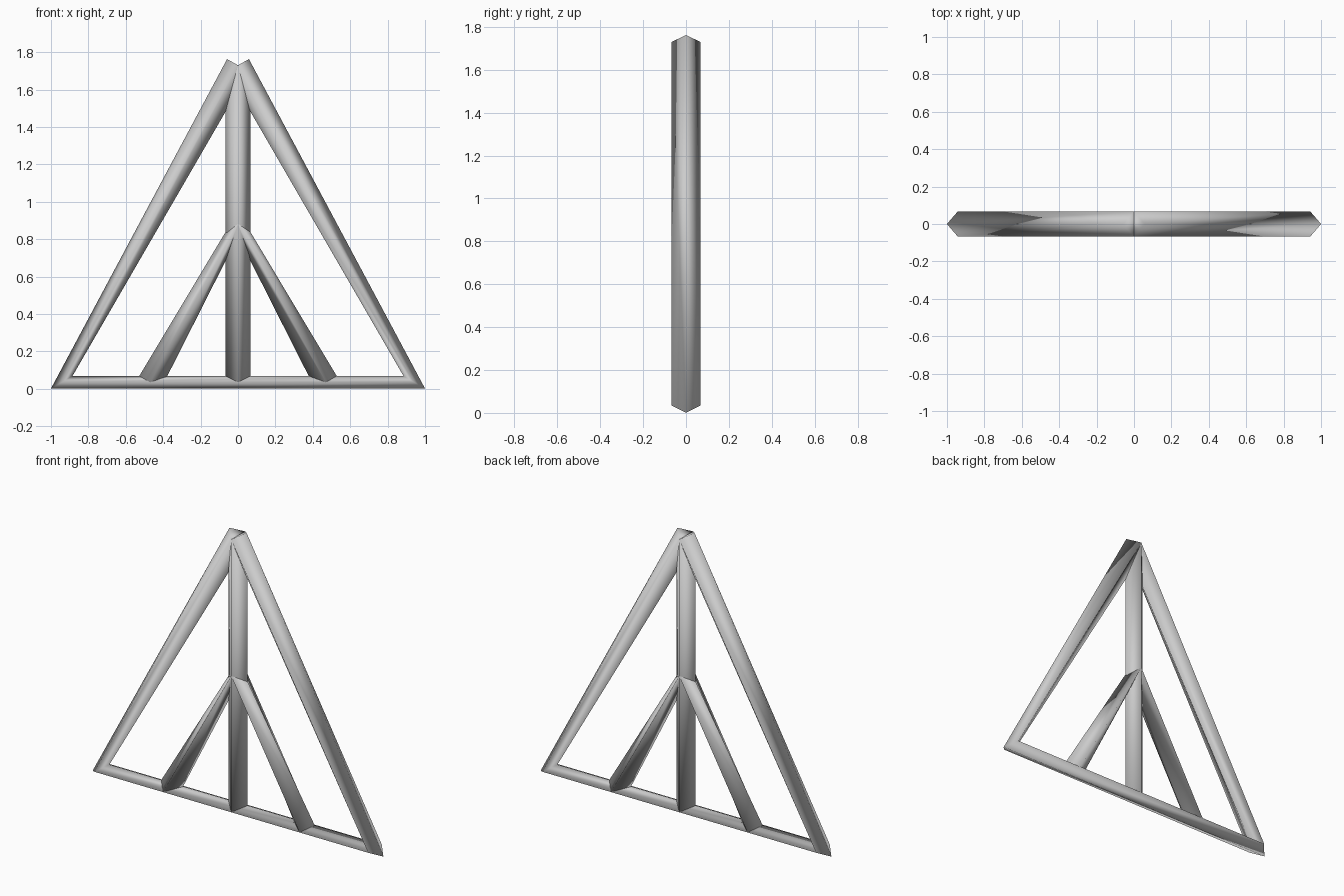
import bpy
import bmesh
from mathutils import Vector

if "Cube" in bpy.data.objects:
    bpy.data.objects.remove(bpy.data.objects["Cube"])

R = 0.067                              # half diagonal of the square bars
CORNER = Vector((0.9425, 0, 0.0345))   # centre line of the base corner
APEX = Vector((0, 0, 1.73))
FOOT = Vector((0.47, 0, CORNER.z))
MID = Vector((0, 0, (APEX.z + CORNER.z) / 2))

grey = bpy.data.materials.new("grey")
grey.diffuse_color = (0.6, 0.6, 0.6, 1)
grey.use_nodes = True
grey.node_tree.nodes["Principled BSDF"].inputs["Base Color"].default_value = grey.diffuse_color


def mirror(p):
    return Vector((-p.x, p.y, p.z))


def strut(name, points):
    """Sweep a diamond section along a path in the xz plane, turned to the bisector at bends."""
    bm = bmesh.new()
    rings = []
    for i, p in enumerate(points):
        tangent = Vector()
        if i > 0:
            tangent += (p - points[i - 1]).normalized()
        if i < len(points) - 1:
            tangent += (points[i + 1] - p).normalized()
        tangent.normalize()
        side = Vector((-tangent.z, 0, tangent.x)) * R
        depth = Vector((0, R, 0))
        rings.append([bm.verts.new(p + d) for d in (side, depth, -side, -depth)])
    for a, b in zip(rings, rings[1:]):
        for k in range(4):
            j = (k + 1) % 4
            bm.faces.new((a[k], a[j], b[j], b[k]))
    bm.faces.new(rings[0][::-1])
    bm.faces.new(rings[-1])
    bmesh.ops.recalc_face_normals(bm, faces=bm.faces[:])
    for f in bm.faces:
        f.smooth = True
    mesh = bpy.data.meshes.new(name)
    bm.to_mesh(mesh)
    bm.free()
    mesh.materials.append(grey)
    obj = bpy.data.objects.new(name, mesh)
    bpy.context.collection.objects.link(obj)
    return obj


# Outer triangle, left open at the apex so its two ends cross
strut("outer_frame", [APEX, mirror(CORNER), CORNER, APEX])
# Upright from the base to the apex
strut("center_post", [Vector((0, 0, CORNER.z)), APEX])
# Pair of braces meeting halfway up the post
strut("inner_braces", [mirror(FOOT), MID, FOOT])
